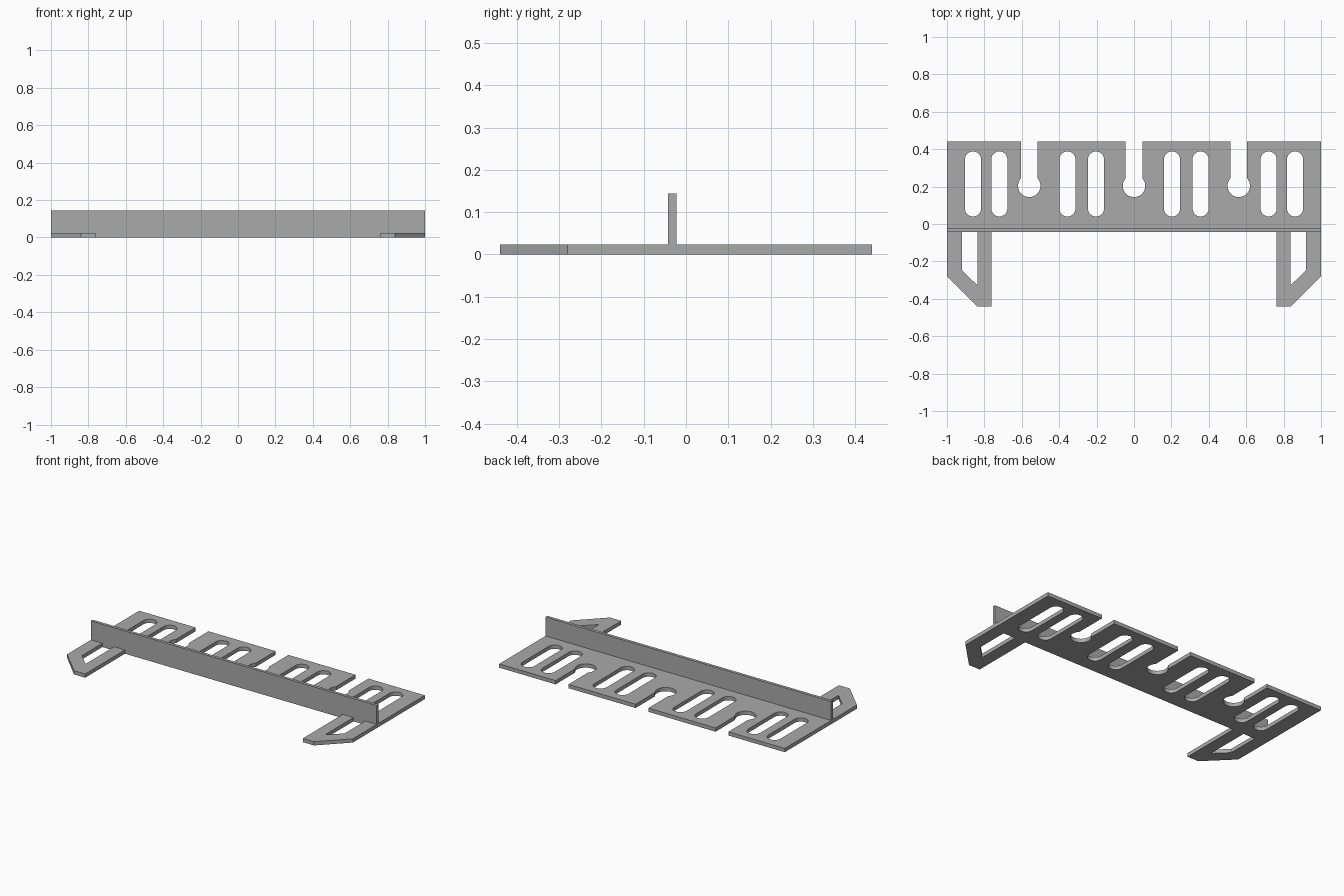
import bpy, bmesh
from math import sin, cos, pi, asin, radians

cube = bpy.data.objects.get("Cube")
if cube:
    bpy.data.objects.remove(cube, do_unlink=True)

BASE, TOP = 0.024, 0.144          # plate thickness, wall height
FRONT, BACK = -0.042, 0.44        # plate edges in y

grey = bpy.data.materials.new("plain_grey")
grey.use_nodes = True
colour = (0.4, 0.4, 0.4, 1)
grey.diffuse_color = colour
grey.node_tree.nodes["Principled BSDF"].inputs["Base Color"].default_value = colour


def arc(cx, cy, r, start, end, steps=16):
    angles = [start + (end - start) * i / steps for i in range(steps + 1)]
    return [(cx + r * cos(a), cy + r * sin(a)) for a in angles]


def extrude_loops(name, loops, z0, z1):
    """Fill the first loop, leaving the others as holes, and extrude it up."""
    bm = bmesh.new()
    for loop in loops:
        verts = [bm.verts.new((x, y, z0)) for x, y in loop]
        for a, b in zip(verts, verts[1:] + verts[:1]):
            bm.edges.new((a, b))
    bmesh.ops.triangle_fill(bm, use_beauty=True, edges=bm.edges[:])
    lid = bmesh.ops.extrude_face_region(bm, geom=bm.faces[:], use_keep_orig=True)
    bmesh.ops.translate(bm, vec=(0, 0, z1 - z0),
                        verts=[v for v in lid["geom"] if isinstance(v, bmesh.types.BMVert)])
    bmesh.ops.recalc_face_normals(bm, faces=bm.faces[:])
    mesh = bpy.data.meshes.new(name)
    bm.to_mesh(mesh)
    bm.free()
    mesh.materials.append(grey)
    obj = bpy.data.objects.new(name, mesh)
    bpy.context.collection.objects.link(obj)
    bpy.ops.object.select_all(action='DESELECT')
    obj.select_set(True)
    bpy.context.view_layer.objects.active = obj
    bpy.ops.object.shade_smooth_by_angle(angle=radians(30))
    return obj


# Plate outline with three keyhole notches along the back edge
R, HALF = 0.06, 0.045
mouth = asin(HALF / R)
outline = [(-1, FRONT), (1, FRONT), (1, BACK)]
for x in (0.56, 0, -0.56):
    outline.append((x + HALF, BACK))
    outline += arc(x, 0.204, R, pi / 2 - mouth, -1.5 * pi + mouth, 28)
    outline.append((x - HALF, BACK))
outline.append((-1, BACK))

# Round-ended slots, mirrored about the middle
slots = []
for x in (0.203, 0.356, 0.72, 0.861):
    for s in (-1, 1):
        slots.append(arc(s * x, 0.345, 0.043, 0, pi) + arc(s * x, 0.083, 0.043, pi, 2 * pi))

extrude_loops("slotted_plate", [outline] + slots, 0, BASE)

# Upright wall along the front edge of the plate
wall = [(-1, FRONT), (1, FRONT), (1, -0.023), (-1, -0.023)]
extrude_loops("upright_wall", [wall], BASE, TOP)

# Open chamfered brackets reaching forward at each end
bracket = [(1, FRONT), (1, -0.28), (0.84, -0.44), (0.762, -0.44), (0.762, FRONT),
           (0.838, FRONT), (0.838, -0.327), (0.92, -0.247), (0.92, FRONT)]
for side, s in (("left", 1), ("right", -1)):
    extrude_loops(side + "_bracket", [[(s * x, y) for x, y in bracket]], 0, BASE)
